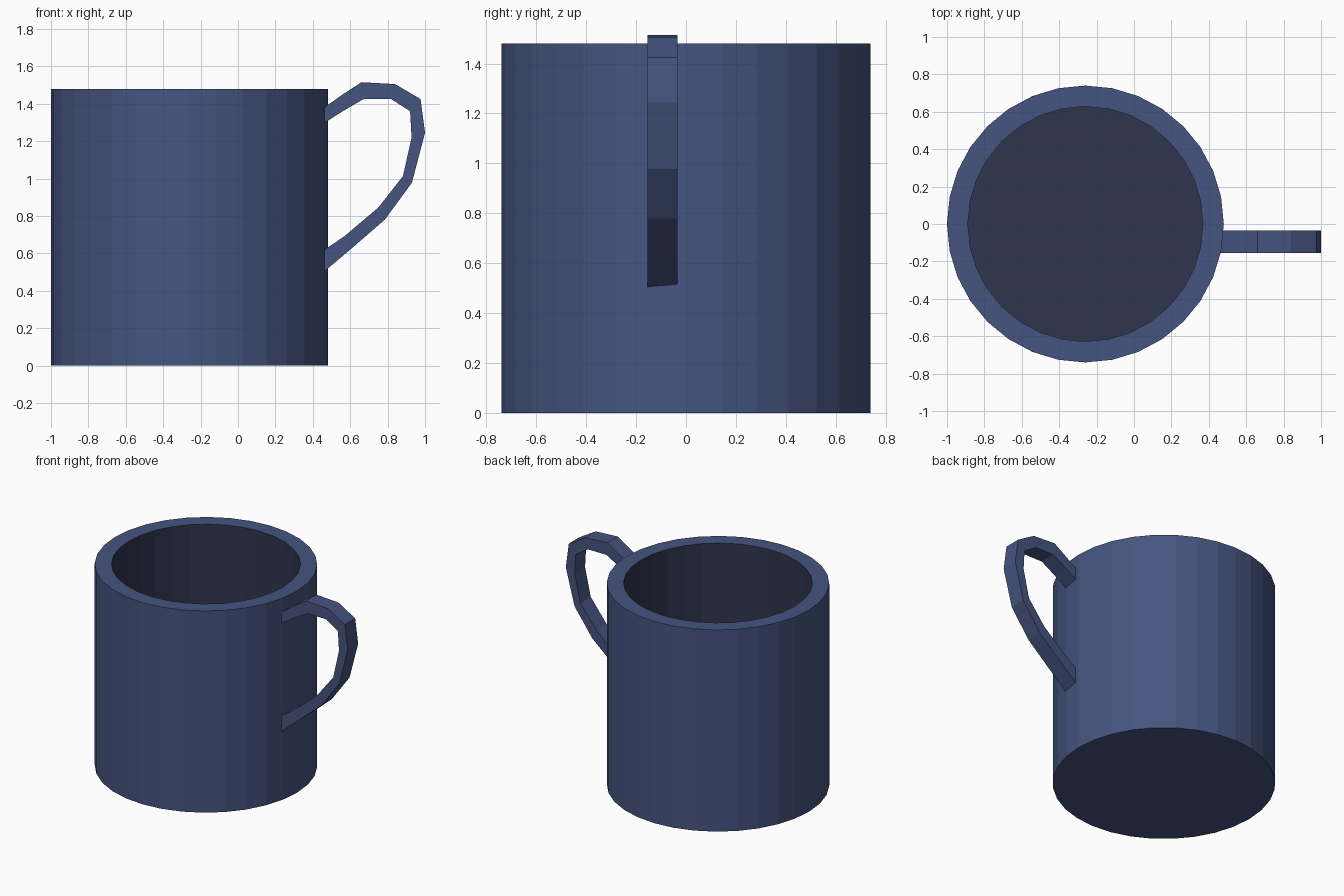
import bpy, bmesh
from math import cos, sin, tau

if "Cube" in bpy.data.objects:
    bpy.data.objects.remove(bpy.data.objects["Cube"])

CX, SIDES, HEIGHT = -0.26, 32, 1.48


def material(name, rgb):
    m = bpy.data.materials.new(name)
    m.diffuse_color = (*rgb, 1)
    m.use_nodes = True
    m.node_tree.nodes["Principled BSDF"].inputs["Base Color"].default_value = m.diffuse_color
    return m


blue = material("glaze_blue", (0.060, 0.090, 0.215))
dark = material("inside_dark", (0.028, 0.036, 0.075))


def finish(bm, name, mats):
    bmesh.ops.recalc_face_normals(bm, faces=bm.faces[:])
    mesh = bpy.data.meshes.new(name)
    bm.to_mesh(mesh)
    bm.free()
    for m in mats:
        mesh.materials.append(m)
    obj = bpy.data.objects.new(name, mesh)
    bpy.context.collection.objects.link(obj)
    return obj


# Cup body: rings swept down the outside, over the rim and into the hollow
bm = bmesh.new()
profile = [(0.74, 0), (0.74, HEIGHT), (0.628, HEIGHT), (0.628, 0.11)]
rings = [[bm.verts.new((CX + r * cos(tau * i / SIDES), r * sin(tau * i / SIDES), z))
          for i in range(SIDES)] for r, z in profile]
for k in range(len(rings) - 1):
    for i in range(SIDES):
        j = (i + 1) % SIDES
        f = bm.faces.new((rings[k][i], rings[k][j], rings[k + 1][j], rings[k + 1][i]))
        f.material_index = 1 if k == 2 else 0
bm.faces.new(rings[0])
bm.faces.new(rings[-1]).material_index = 1
finish(bm, "cup_body", [blue, dark])

# Handle: flat strap between an outer and an inner outline, ends sunk in the wall
outer = [(0.44, 1.365), (0.56, 1.45), (0.66, 1.515), (0.84, 1.505), (0.976, 1.425),
         (1.0, 1.245), (0.93, 0.978), (0.785, 0.78), (0.60, 0.62), (0.44, 0.485)]
inner = [(0.44, 1.283), (0.56, 1.36), (0.67, 1.424), (0.82, 1.424), (0.92, 1.36),
         (0.928, 1.22), (0.882, 1.013), (0.75, 0.845), (0.567, 0.69), (0.44, 0.605)]
Y0, Y1 = -0.155, -0.035
bm = bmesh.new()
sections = [[bm.verts.new((x, y, z)) for x, y, z in
             ((a[0], Y0, a[1]), (a[0], Y1, a[1]), (b[0], Y1, b[1]), (b[0], Y0, b[1]))]
            for a, b in zip(outer, inner)]
for s, t in zip(sections, sections[1:]):
    for i in range(4):
        j = (i + 1) % 4
        bm.faces.new((s[i], s[j], t[j], t[i]))
bm.faces.new(sections[0])
bm.faces.new(sections[-1])
finish(bm, "handle", [blue])
